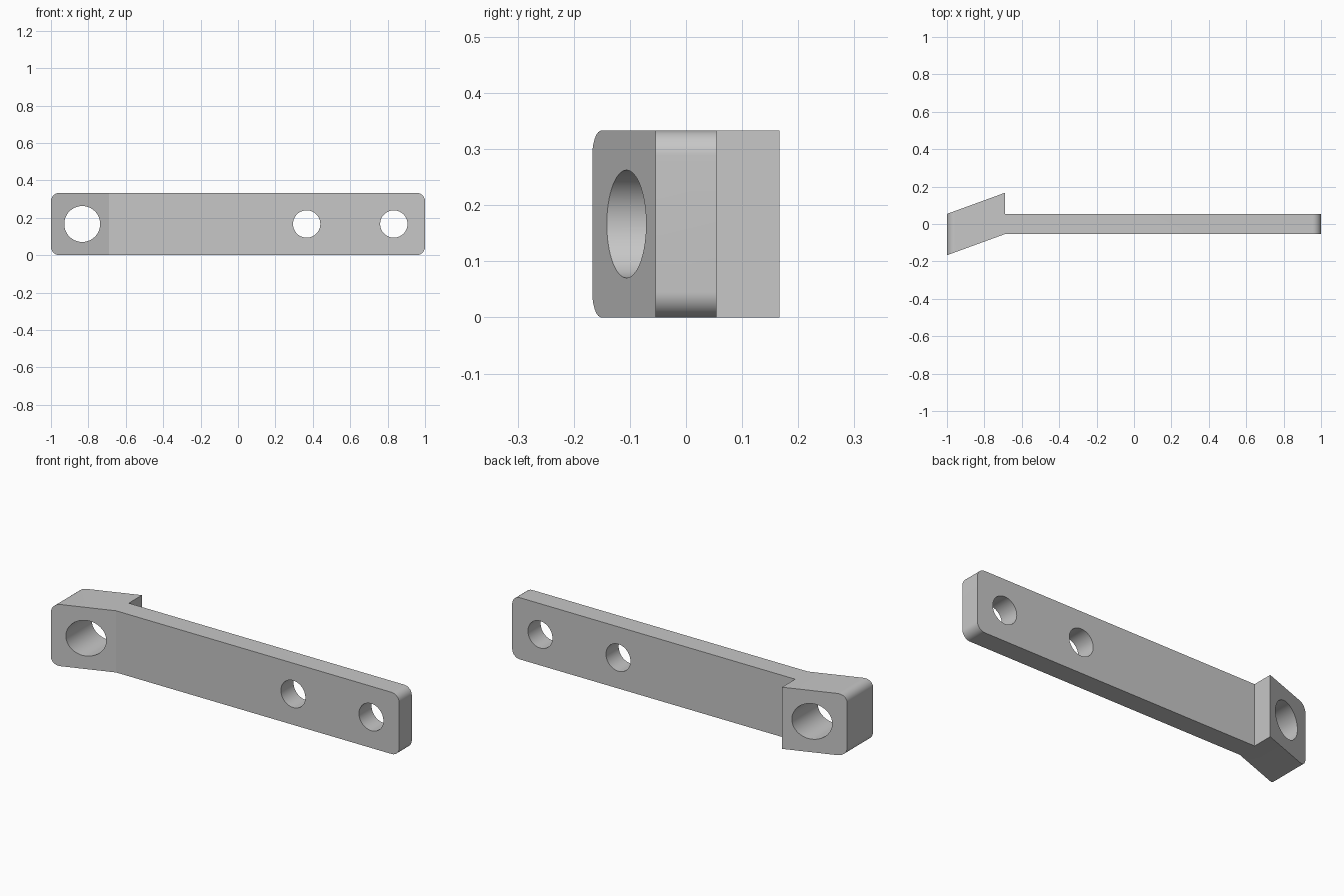
import bpy, bmesh, math

cube = bpy.data.objects.get("Cube")
if cube:
    bpy.data.objects.remove(cube, do_unlink=True)

HEIGHT, RADIUS = 0.333, 0.045
MID = HEIGHT / 2

grey = bpy.data.materials.new("plain_grey")
grey.use_nodes = True
colour = (0.57, 0.57, 0.57, 1)
grey.diffuse_color = colour
grey.node_tree.nodes["Principled BSDF"].inputs["Base Color"].default_value = colour


def prism(name, points, depth):
    """Extrude a closed outline of 3D points along the vector depth."""
    bm = bmesh.new()
    face = bm.faces.new([bm.verts.new(p) for p in points])
    grown = bmesh.ops.extrude_face_region(bm, geom=[face])["geom"]
    verts = [v for v in grown if isinstance(v, bmesh.types.BMVert)]
    bmesh.ops.translate(bm, vec=depth, verts=verts)
    bmesh.ops.recalc_face_normals(bm, faces=bm.faces)
    mesh = bpy.data.meshes.new(name)
    bm.to_mesh(mesh)
    bm.free()
    mesh.materials.append(grey)
    obj = bpy.data.objects.new(name, mesh)
    bpy.context.collection.objects.link(obj)
    return obj


def arc(x, z, radius, start, sweep, steps):
    return [(x + radius * math.cos(start + sweep * i / steps), -0.5,
             z + radius * math.sin(start + sweep * i / steps)) for i in range(steps + 1)]


def cut(target, tool, operation):
    tool.hide_render = True
    mod = target.modifiers.new(tool.name, "BOOLEAN")
    mod.operation, mod.solver, mod.object = operation, "EXACT", tool
    bpy.context.view_layer.objects.active = target
    bpy.ops.object.modifier_apply(modifier=mod.name)
    bpy.data.objects.remove(tool, do_unlink=True)


# Flat arm with a slanted, offset lug at its right end
plan = [(-1, -0.167), (-0.69, -0.054), (1, -0.054), (1, 0.054),
        (-0.69, 0.054), (-0.69, 0.167), (-1, 0.054)]
arm = prism("bracket_arm", [(x, y, 0) for x, y in plan], (0, 0, HEIGHT))

# Rounded end corners
outline = []
for k, (sx, sz) in enumerate([(1, 1), (-1, 1), (-1, -1), (1, -1)]):
    outline += arc(sx * (1 - RADIUS), MID + sz * (MID - RADIUS), RADIUS,
                   k * math.pi / 2, math.pi / 2, 12)
cut(arm, prism("rounded_outline", outline, (0, 1, 0)), "INTERSECT")

# Large lug hole and two smaller bolt holes
for x, radius in [(-0.833, 0.096), (0.367, 0.073), (0.833, 0.073)]:
    circle = arc(x, MID, radius, 0, 2 * math.pi, 64)[:-1]
    cut(arm, prism("hole_cutter", circle, (0, 1, 0)), "DIFFERENCE")

bpy.ops.object.select_all(action="DESELECT")
arm.select_set(True)
bpy.context.view_layer.objects.active = arm
bpy.ops.object.shade_smooth_by_angle(angle=math.radians(15))
